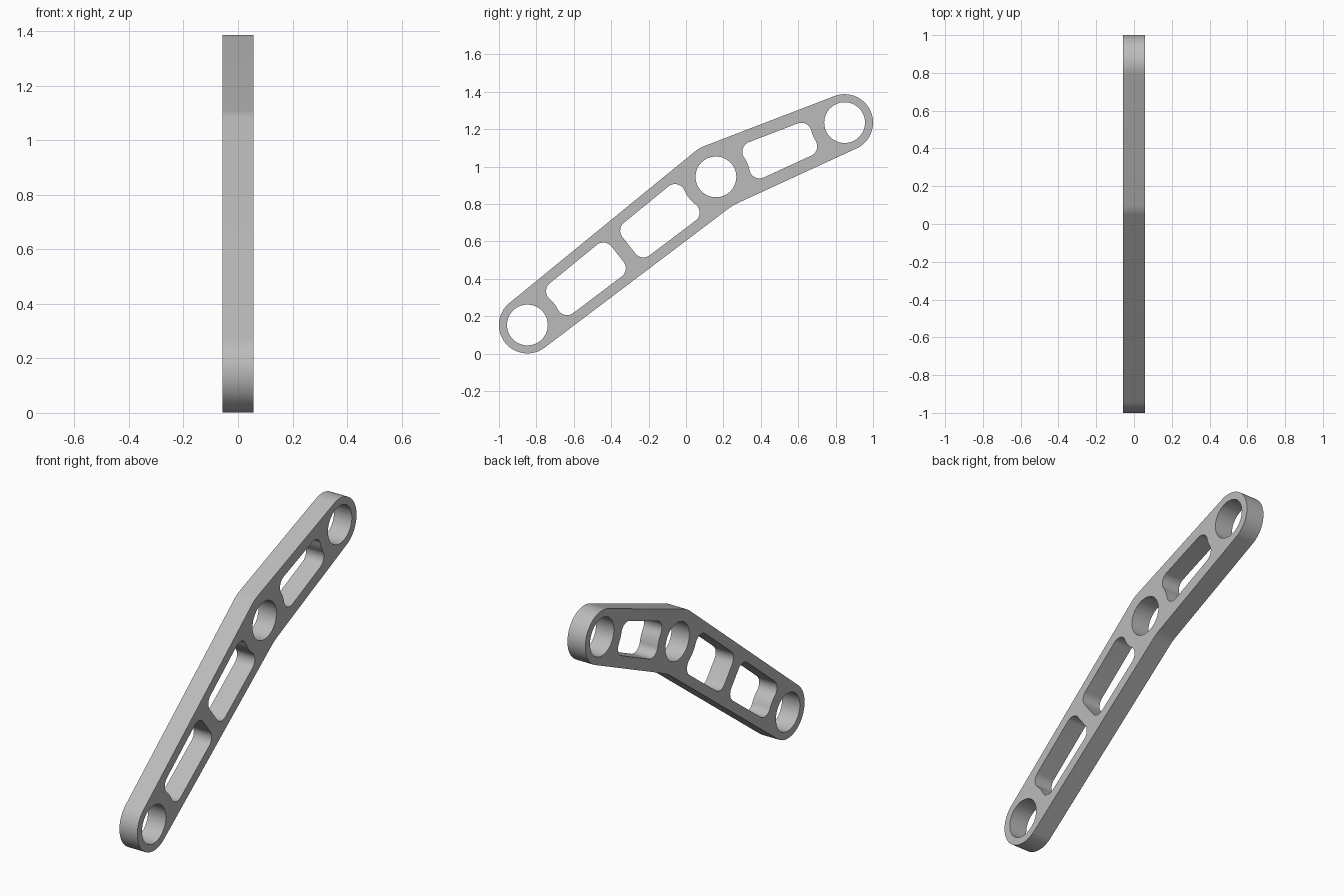
import bpy, bmesh
from math import sin, cos, acos, atan2, sqrt, pi
from mathutils import Vector

cube = bpy.data.objects.get("Cube")
if cube:
    bpy.data.objects.remove(cube, do_unlink=True)

# Hubs of the link in the (y, z) plane, with their outer radii
LOW, MID, HIGH = Vector((-0.848, 0.153)), Vector((0.16, 0.945)), Vector((0.848, 1.235))
R_END, R_MID, R_HOLE = 0.152, 0.176, 0.109
R_CLEAR = 0.183      # slot ends keep this distance from a hub centre
R_CORNER = 0.055     # slot corner rounding
R_BEND = 0.3         # inner bend rounding
THICKNESS = 0.114


def arc(centre, radius, start, end, steps=16):
    angles = [start + (end - start) * i / steps for i in range(steps + 1)]
    return [Vector(centre) + radius * Vector((cos(a), sin(a))) for a in angles]


def tangent_angles(p, q, rp, rq):
    """Lower and upper outward normals of the lines touching two hubs."""
    d = q - p
    heading, spread = atan2(d.y, d.x), acos((rp - rq) / d.length)
    return heading - spread, heading + spread


def slot_end(height, flat_at=None):
    """Upper half of a slot end, measured from its hub; height(u) is the half width."""
    if flat_at is not None:
        u = flat_at + R_CORNER
        return arc((u, height(u) - R_CORNER), R_CORNER, pi, pi / 2, 10)
    u = R_CLEAR
    for _ in range(8):
        v = height(u) - R_CORNER
        u = sqrt((R_CLEAR + R_CORNER) ** 2 - v * v)
    a = atan2(v, u)
    return arc((0, 0), R_CLEAR, 0, a, 8)[:-1] + arc((u, v), R_CORNER, pi + a, pi / 2, 12)


def slot(p, q, rp, rq, inset, start=None, end=None):
    """Rounded slot between two hubs; start and end are flat ends along the axis."""
    length = (q - p).length
    along = (q - p) / length
    across = Vector((-along.y, along.x))

    def half(u):
        return rp + (rq - rp) * u / length - inset

    first = slot_end(half, start)
    last = slot_end(lambda u: half(length - u), None if end is None else length - end)
    upper = first + [Vector((length - c.x, c.y)) for c in reversed(last)]
    lower = [Vector((c.x, -c.y)) for c in reversed(upper) if c.y > 1e-5]
    return [p + along * c.x + across * c.y for c in upper + lower]


# Outer outline: rounded ends, rounded top bend and filleted inner bend
lo1, hi1 = tangent_angles(LOW, MID, R_END, R_MID)
lo2, hi2 = tangent_angles(MID, HIGH, R_MID, R_END)
bisector, half_turn = (lo1 + lo2) / 2, (lo1 - lo2) / 2
bend = MID + Vector((cos(bisector), sin(bisector))) * (R_MID + R_BEND) / cos(half_turn)
outline = (arc(HIGH, R_END, lo2, hi2, 40) + arc(MID, R_MID, hi2, hi1, 8)
           + arc(LOW, R_END, hi1, lo1 + 2 * pi, 40)
           + arc(bend, R_BEND, lo1 + pi, lo2 + pi, 8))

# Round bores and weight-saving slots
loops = [outline] + [arc(hub, R_HOLE, 0, 2 * pi, 64)[:-1] for hub in (LOW, MID, HIGH)]
loops += [slot(LOW, MID, R_END, R_MID, 0.055, end=0.613),
          slot(LOW, MID, R_END, R_MID, 0.055, start=0.69),
          slot(MID, HIGH, R_MID, R_END, 0.066)]

# Flat plate with openings
bm = bmesh.new()
for loop in loops:
    verts = [bm.verts.new((0, c.x, c.y)) for c in loop]
    for a, b in zip(verts, verts[1:] + verts[:1]):
        bm.edges.new((a, b))
bmesh.ops.triangle_fill(bm, use_beauty=True, edges=bm.edges[:], normal=(1, 0, 0))
bmesh.ops.recalc_face_normals(bm, faces=bm.faces[:])
mesh = bpy.data.meshes.new("link_arm")
bm.to_mesh(mesh)
bm.free()
link = bpy.data.objects.new("link_arm", mesh)
bpy.context.collection.objects.link(link)

# Plain grey metal
grey = bpy.data.materials.new("plain_grey")
grey.use_nodes = True
colour = (0.5, 0.5, 0.5, 1)
grey.diffuse_color = colour
grey.node_tree.nodes["Principled BSDF"].inputs["Base Color"].default_value = colour
mesh.materials.append(grey)

# Thickness and smooth rims with sharp edges
solid = link.modifiers.new("thickness", 'SOLIDIFY')
solid.thickness = THICKNESS
solid.offset = 0
bpy.ops.object.select_all(action='DESELECT')
link.select_set(True)
bpy.context.view_layer.objects.active = link
bpy.ops.object.modifier_apply(modifier=solid.name)
bpy.ops.object.shade_smooth_by_angle(angle=pi / 6)
